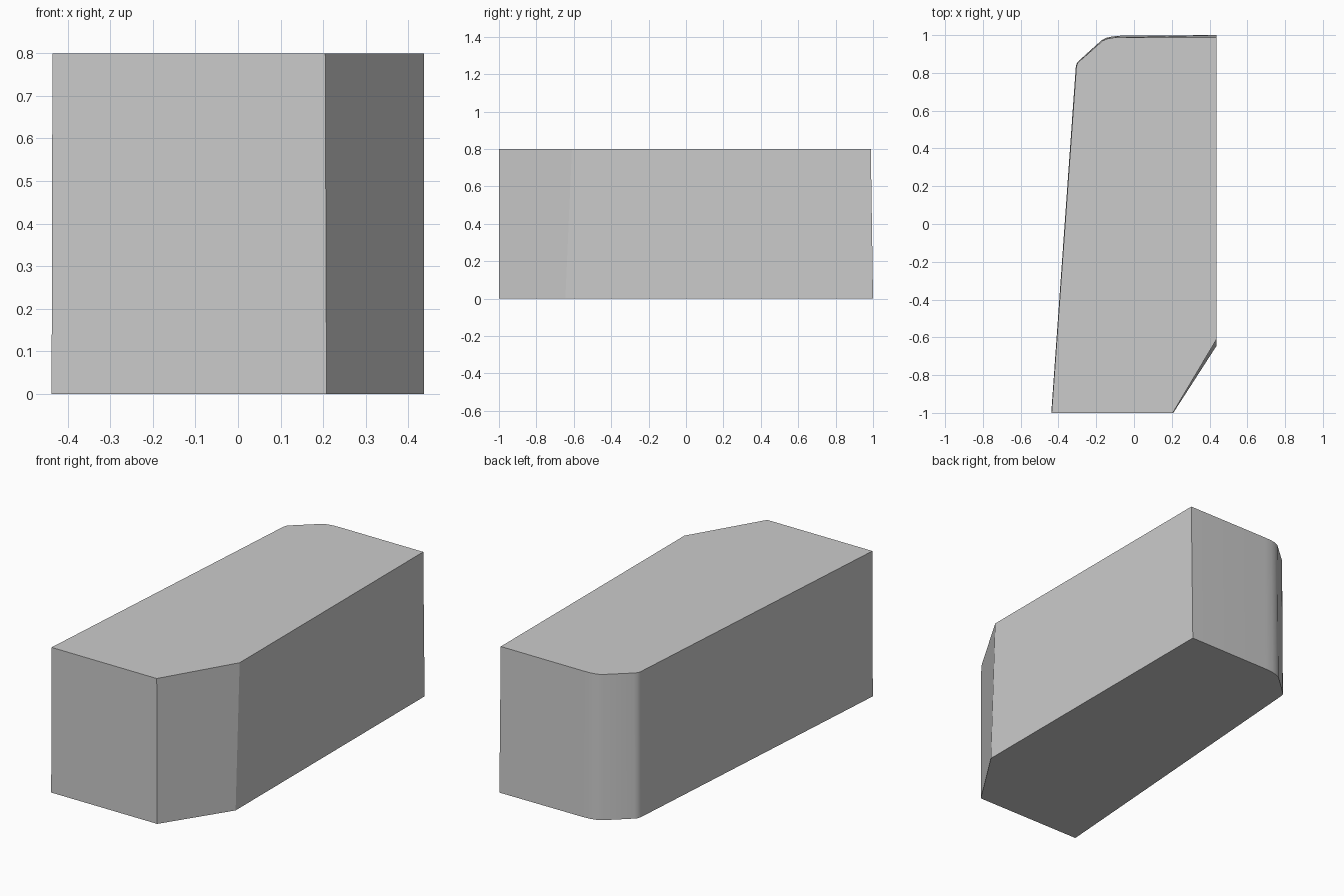
import bpy, bmesh

if "Cube" in bpy.data.objects:
    bpy.data.objects.remove(bpy.data.objects["Cube"])

H = 0.8

# plan outlines (counter-clockwise) at the base and at the slightly smaller top
base = [(-0.438, -1.0), (0.208, -1.0), (0.437, -0.645), (0.437, 1.0),
        (-0.07, 0.997), (-0.115, 0.993), (-0.145, 0.986), (-0.17, 0.974),
        (-0.29, 0.866), (-0.302, 0.853), (-0.308, 0.835)]
top = [(-0.436, -1.0), (0.205, -1.0), (0.437, -0.61), (0.437, 0.988),
       (-0.07, 0.988), (-0.11, 0.986), (-0.14, 0.981), (-0.166, 0.970),
       (-0.287, 0.863), (-0.299, 0.85), (-0.305, 0.833)]

# block body lofted between the two outlines
bm = bmesh.new()
lower = [bm.verts.new((x, y, 0)) for x, y in base]
upper = [bm.verts.new((x, y, H)) for x, y in top]
bm.faces.new(lower[::-1])
bm.faces.new(upper)
n = len(base)
for i in range(n):
    j = (i + 1) % n
    bm.faces.new((lower[i], lower[j], upper[j], upper[i]))
bmesh.ops.recalc_face_normals(bm, faces=bm.faces[:])

mesh = bpy.data.meshes.new("chamfered_block")
bm.to_mesh(mesh)
bm.free()
block = bpy.data.objects.new("chamfered_block", mesh)
bpy.context.collection.objects.link(block)

# smooth rounded corner, crisp edges elsewhere
bpy.context.view_layer.objects.active = block
block.select_set(True)
bpy.ops.object.shade_smooth_by_angle(angle=0.5)
